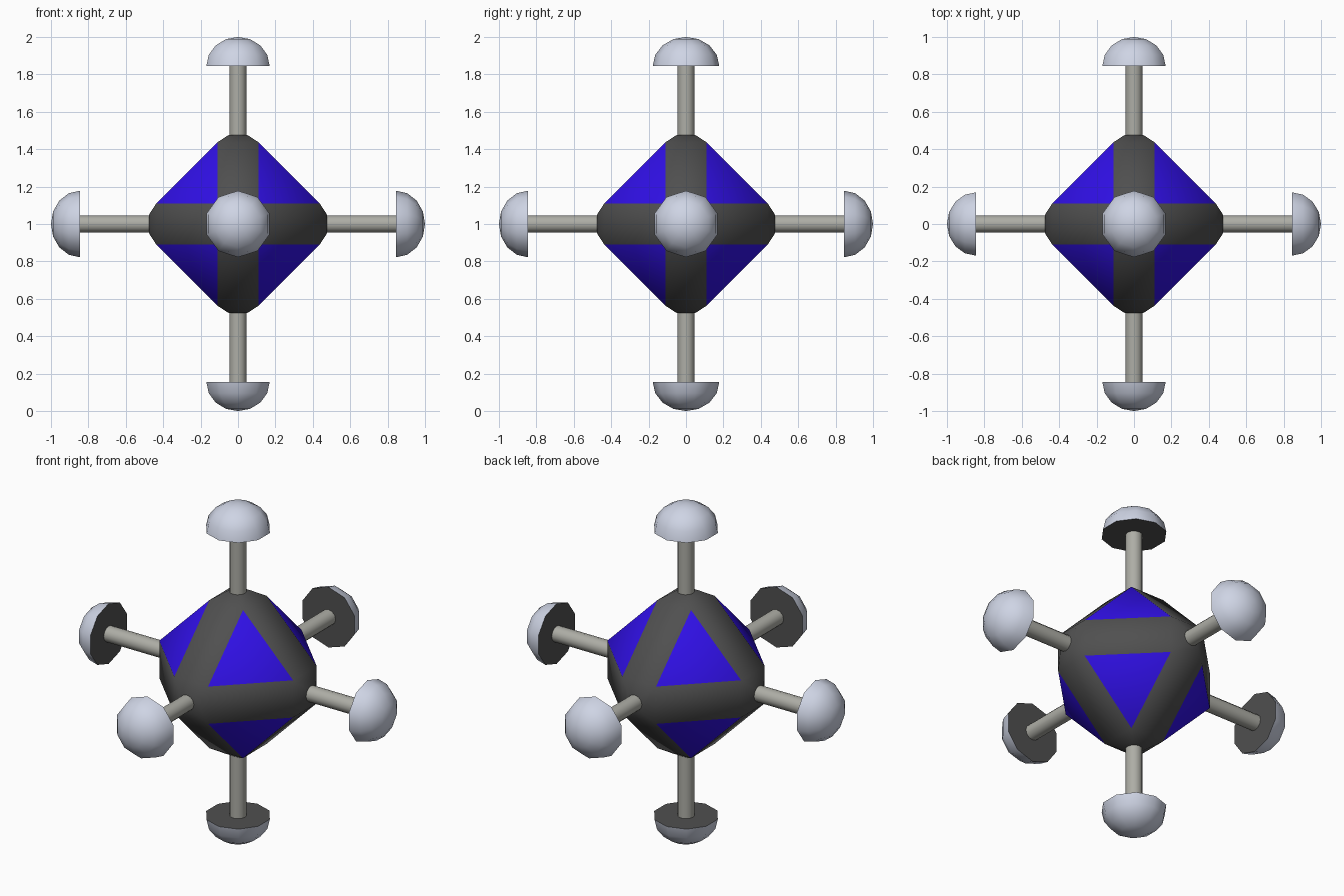
import bpy, bmesh, math
from mathutils import Vector, Matrix
from itertools import product

if "Cube" in bpy.data.objects:
    bpy.data.objects.remove(bpy.data.objects["Cube"])

CENTRE = Vector((0, 0, 1))


def material(name, rgb):
    m = bpy.data.materials.new(name)
    m.diffuse_color = (*rgb, 1)
    m.use_nodes = True
    m.node_tree.nodes["Principled BSDF"].inputs["Base Color"].default_value = m.diffuse_color
    return m


DARK = material("dark_grey", (0.08, 0.08, 0.08))
BLUE = material("blue", (0.03, 0.005, 0.8))
ROD = material("rod_grey", (0.42, 0.42, 0.38))
PALE = material("pale_grey", (0.62, 0.66, 0.78))


def finish(name, bm, mats, matrix, angle):
    bmesh.ops.recalc_face_normals(bm, faces=bm.faces)
    mesh = bpy.data.meshes.new(name)
    bm.to_mesh(mesh)
    bm.free()
    for m in mats:
        mesh.materials.append(m)
    mesh.transform(matrix)
    ob = bpy.data.objects.new(name, mesh)
    bpy.context.collection.objects.link(ob)
    bpy.ops.object.select_all(action='DESELECT')
    ob.select_set(True)
    bpy.context.view_layer.objects.active = ob
    bpy.ops.object.shade_smooth_by_angle(angle=math.radians(angle))
    return ob


def lathe(profile, sides):
    """Closed solid of (radius, height) rings; zero radius makes a tip."""
    bm = bmesh.new()
    rings = []
    for r, z in profile:
        n = sides if r > 0 else 1
        rings.append([bm.verts.new((r * math.cos(math.tau * i / sides),
                                    r * math.sin(math.tau * i / sides), z)) for i in range(n)])
    for a, b in zip(rings, rings[1:]):
        for i in range(sides):
            j = (i + 1) % sides
            bm.faces.new((a[i], a[j], b[0]) if len(b) == 1 else (a[i], a[j], b[j], b[i]))
    base = bm.faces.new(rings[0][::-1])
    base.material_index = 1
    if len(rings[-1]) > 1:
        bm.faces.new(rings[-1])
    return bm


# Core: chamfered octahedron with low raised caps at its six corners
bm = bmesh.new()
for signs in product((-1, 1), repeat=3):
    for axis in range(3):
        for small, tall in ((0.11, 0.437), (0.048, 0.477)):
            co = [s * small for s in signs]
            co[axis] = signs[axis] * tall
            bm.verts.new(co)
bmesh.ops.convex_hull(bm, input=bm.verts)
bmesh.ops.dissolve_limit(bm, angle_limit=0.02, verts=bm.verts, edges=bm.edges)
bm.normal_update()
for f in bm.faces:
    f.material_index = int(min(abs(c) for c in f.normal) > 0.4)
finish("core", bm, [DARK, BLUE], Matrix.Translation(CENTRE), 60)

# Six rods, each ending in a domed pad with a dark flat underside
arms = {"right": (1, 0, 0), "left": (-1, 0, 0), "back": (0, 1, 0),
        "front": (0, -1, 0), "top": (0, 0, 1), "bottom": (0, 0, -1)}
dome = [(0.178 * math.cos(t), 0.845 + 0.155 * math.sin(t))
        for t in (math.radians(d) for d in (0, 22.5, 45, 67.5))] + [(0, 1.0)]
for side, d in arms.items():
    z = Vector(d)
    x = Vector((0, 1, 0)) if abs(z.z) else Vector((0, 0, 1))
    y = z.cross(x)
    m = Matrix.Translation(CENTRE) @ Matrix((x, y, z)).transposed().to_4x4()
    finish(side + "_rod", lathe([(0.046, 0.42), (0.046, 0.85)], 12), [ROD, ROD], m, 40)
    finish(side + "_pad", lathe(dome, 10), [PALE, DARK], m, 50)
